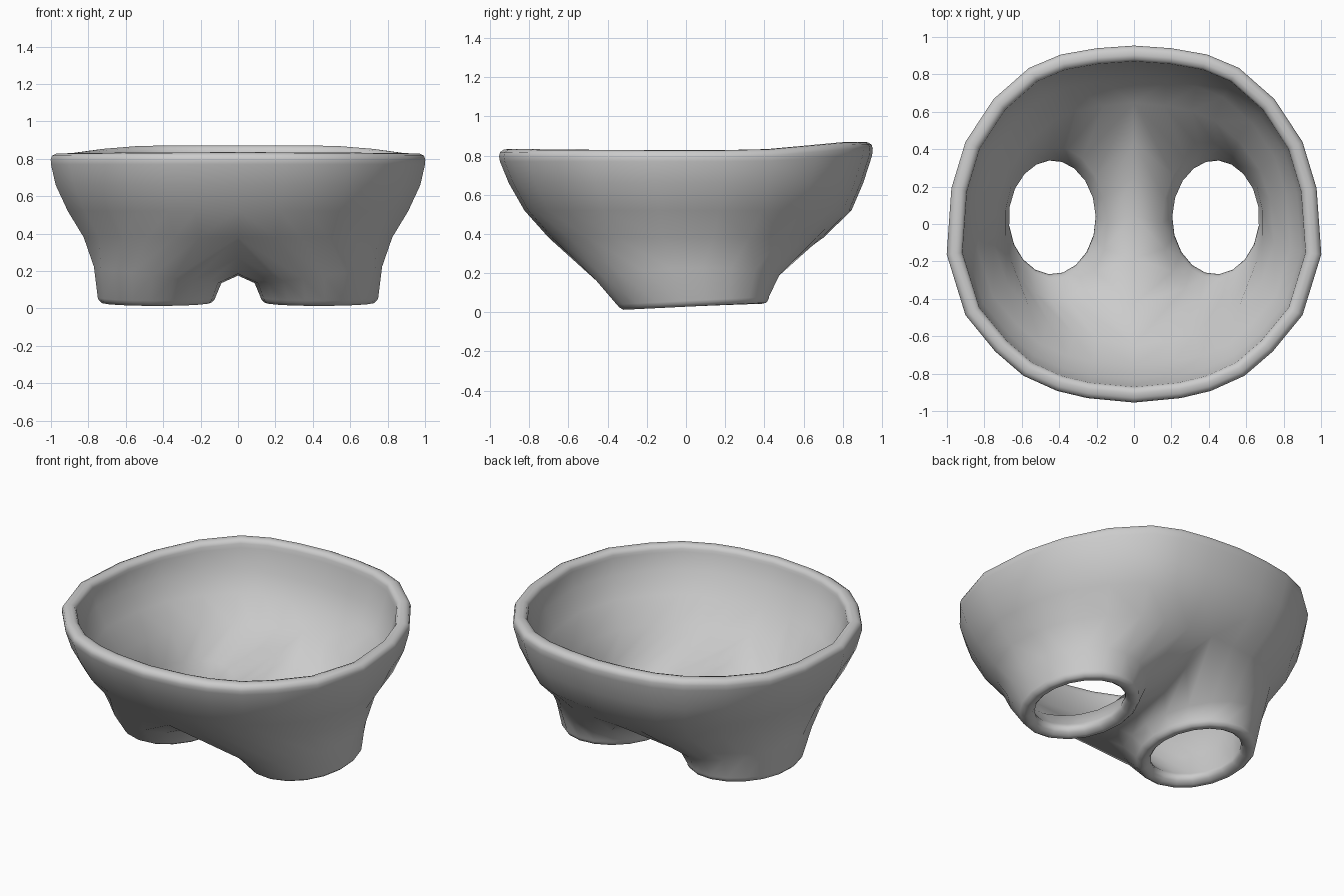
import bpy, bmesh
from math import sin, cos, radians

if "Cube" in bpy.data.objects:
    bpy.data.objects.remove(bpy.data.objects["Cube"])

# Half outline of the waist, front centre to back centre (unit proportions)
OUTLINE = [(0, -1), (.25, -.975), (.41, -.935), (.59, -.85), (.74, -.715), (.9, -.51),
           (1, -.17), (.975, .2), (.9, .46), (.75, .7), (.56, .875), (.39, .95), (.2, .985), (0, 1)]

# Body rows: height, half width, front depth, back depth, lift at the back
ROWS = [(.825, 1.003, .96, .957, .04), (.77, 1.0, .95, .95, .03), (.66, .975, .905, .905, 0),
        (.52, .91, .825, .845, 0), (.38, .825, .70, .70, 0)]

# Crotch strip on the centre line, back to front (y, z)
CROTCH = [(.47, .27), (.27, .20), (.05, .175), (-.2, .185), (-.46, .27)]

# Leg rings: centre x, centre y, radius x, radius y, height, outward tilt, backward tilt
LEGS = [(.432, .005, .343, .475, .18, .045, .01), (.437, .035, .317, .39, .06, 0, .02),
        (.437, .05, .300, .37, .02, 0, .02)]


def body_ring(z, w, front, back, lift):
    ring = []
    for x, y in OUTLINE:
        t = min(max((y - .4) / .5, 0), 1)
        ring.append((x * w, y * (back if y > 0 else front), z + lift * t))
    return ring


def leg_ring(cx, cy, rx, ry, z, out, tilt):
    n = len(OUTLINE) + len(CROTCH)
    step = 360 / n
    start = -step * (len(OUTLINE) - 1) / 2
    angles = [radians(start + i * step) for i in range(n)]
    return [(cx + rx * cos(a), cy + ry * sin(a), z + out * cos(a) + tilt * sin(a)) for a in angles]


def bridge(bm, a, b, closed):
    n = len(a)
    for i in range(n if closed else n - 1):
        j = (i + 1) % n
        bm.faces.new((a[i], b[i], b[j], a[j]))


# Half shell: open body rows, then a closed leg tube through the crotch strip
bm = bmesh.new()
rows = [[bm.verts.new(p) for p in body_ring(*r)] for r in ROWS]
for a, b in zip(rows, rows[1:]):
    bridge(bm, a, b, False)
loop = rows[-1] + [bm.verts.new((0, y, z)) for y, z in CROTCH]
for leg in LEGS:
    ring = [bm.verts.new(p) for p in leg_ring(*leg)]
    bridge(bm, loop, ring, True)
    loop = ring
bmesh.ops.recalc_face_normals(bm, faces=bm.faces)
# Outer side must face away from the body
side = max(bm.faces, key=lambda f: f.calc_center_median().x)
if side.normal.x < 0:
    bmesh.ops.reverse_faces(bm, faces=bm.faces)

mesh = bpy.data.meshes.new("shorts")
bm.to_mesh(mesh)
bm.free()
shorts = bpy.data.objects.new("shorts", mesh)
bpy.context.collection.objects.link(shorts)

# Mirror to both sides, thicken inward, round the waist and leg rims
mirror = shorts.modifiers.new("mirror", 'MIRROR')
mirror.use_clip = True
mirror.merge_threshold = .001
solid = shorts.modifiers.new("thickness", 'SOLIDIFY')
solid.thickness = .085
solid.offset = -1
bevel = shorts.modifiers.new("rounded_rims", 'BEVEL')
bevel.width = .03
bevel.segments = 2
bevel.limit_method = 'ANGLE'
bevel.angle_limit = radians(62)

bpy.context.view_layer.objects.active = shorts
shorts.select_set(True)
bpy.ops.object.shade_smooth()
